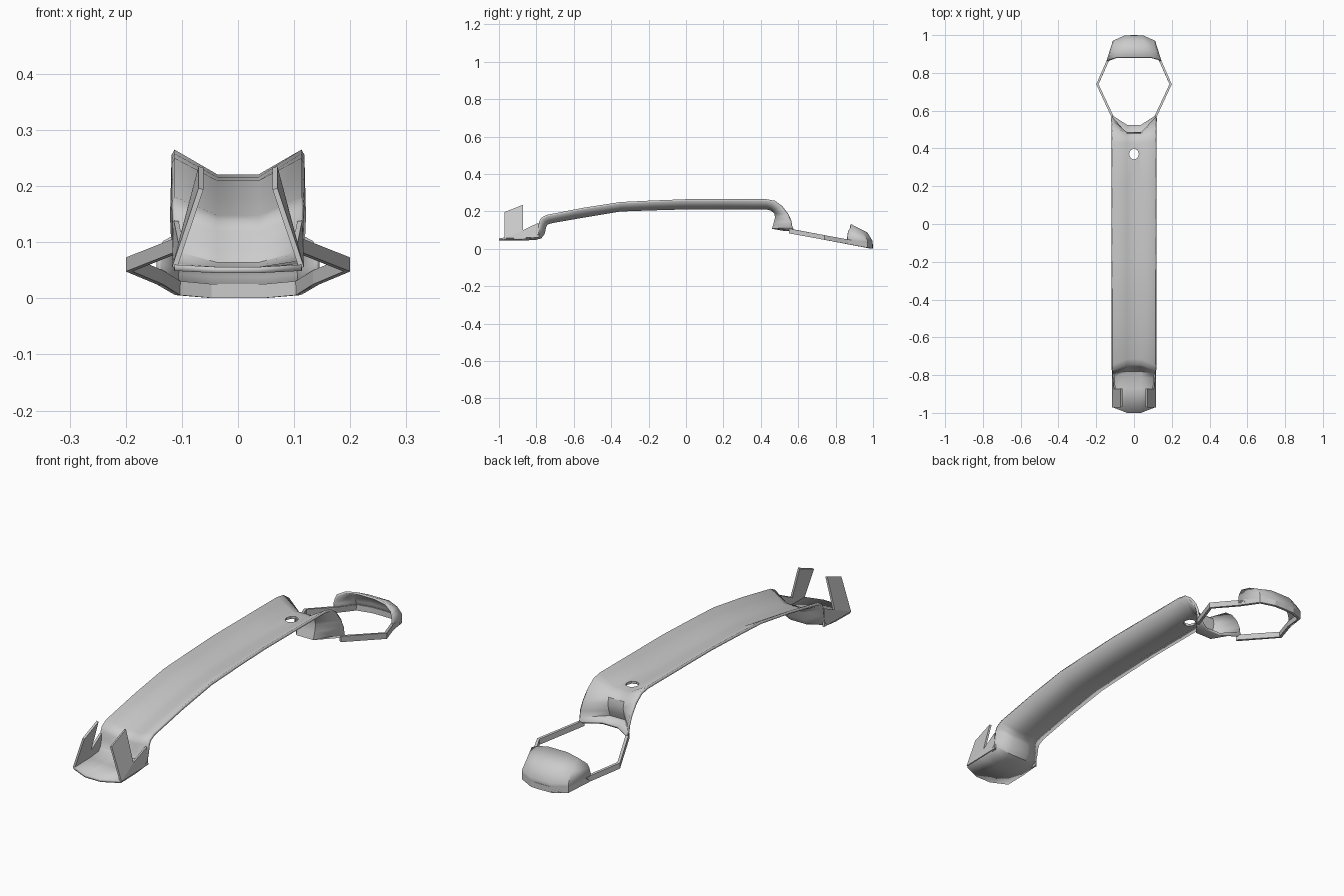
import bpy, math

if "Cube" in bpy.data.objects:
    bpy.data.objects.remove(bpy.data.objects["Cube"])


def shell(name, verts, faces, thick, offset=-1, mirror=False, smooth=True):
    me = bpy.data.meshes.new(name)
    me.from_pydata(verts, [], faces)
    ob = bpy.data.objects.new(name, me)
    bpy.context.collection.objects.link(ob)
    s = ob.modifiers.new("thickness", 'SOLIDIFY')
    s.thickness, s.offset = thick, offset
    if mirror:
        ob.modifiers.new("mirror", 'MIRROR')
    if smooth:
        bpy.ops.object.select_all(action='DESELECT')
        ob.select_set(True)
        bpy.context.view_layer.objects.active = ob
        bpy.ops.object.shade_smooth_by_angle(angle=math.radians(35))
    return ob


def grid(name, rows, thick, **kw):
    n = len(rows[0])
    faces = [(i * n + j, i * n + j + 1, (i + 1) * n + j + 1, (i + 1) * n + j)
             for i in range(len(rows) - 1) for j in range(n - 1)]
    return shell(name, [p for r in rows for p in r], faces, thick, **kw)


# Long trough: raised edge (y, z) and floor (y, z) at each station
stations = [
    (-.970, .060, -1.00, .056), (-.870, .062, -.870, .056),
    (-.815, .068, -.810, .057), (-.797, .085, -.780, .064),
    (-.790, .115, -.765, .085), (-.785, .145, -.758, .120),
    (-.775, .165, -.747, .138), (-.745, .181, -.715, .148),
    (-.550, .219, -.550, .177), (-.350, .250, -.350, .210),
    (-.180, .258, -.180, .216), (0, .265, 0, .221),
    (.220, .265, .220, .221), (.430, .265, .430, .221),
    (.475, .257, .457, .214), (.515, .228, .480, .196),
    (.548, .185, .486, .168), (.564, .148, .478, .135),
    (.568, .122, .469, .112), (.574, .106, .525, .106)]
rows = []
for ey, ez, cy, cz in stations:
    rows.append([(-.113, ey, ez), (-.037, cy, cz), (.037, cy, cz), (.113, ey, ez)])
strip = grid("curved_trough", rows, .011)

# Oval octagonal hole near the rear end
bpy.ops.mesh.primitive_cylinder_add(vertices=8, radius=1, depth=.2, location=(0, .37, .22),
                                    rotation=(0, 0, math.pi / 8))
cutter = bpy.context.object
cutter.name = "hole_cutter"
for v in cutter.data.vertices:
    v.co.x *= .026
    v.co.y *= .029
cutter.rotation_euler.z = 0
cutter.hide_render = True
cutter.hide_set(True)
cutter.display_type = 'WIRE'
b = strip.modifiers.new("hole", 'BOOLEAN')
b.operation, b.object, b.solver = 'DIFFERENCE', cutter, 'EXACT'

# Side walls at the front with inward leaning prongs
outline = [(.113, -.97, .055), (.066, -.97, .195), (.066, -.872, .234),
           (.102, -.872, .098), (.110, -.79, .138), (.113, -.785, .06)]
shell("front_prong", outline, [(0, 1, 2, 3), (0, 3, 4, 5)], .009,
      offset=0, mirror=True, smooth=False)


# Tilted hexagonal ring
def base(y):
    return max(0, .1 - .183 * (y - .455))


path = [(.112, .55), (.2, .74), (.145, .865), (.112, .97), (.05, .998), (0, 1.0)]
grid("hex_ring", [[(x, y, base(y)), (x, y, base(y) + .025)] for x, y in path],
     .012, offset=1, mirror=True, smooth=False)

# Domed rear cap: wall, shoulder and front lip for each column
half = [((.145, .865), (.140, .867, .085), (.134, .872, .102)),
        ((.112, .970), (.107, .945, .085), (.098, .882, .121)),
        ((.050, .998), (.050, .970, .087), (.045, .882, .132))]
cols = [[(x, y, base(y)), (x, y, base(y) + .04), a, c] for (x, y), a, c in half]
left = [[(-x, y, z) for x, y, z in col] for col in cols]
grid("rear_cap", left + cols[::-1], .009)
